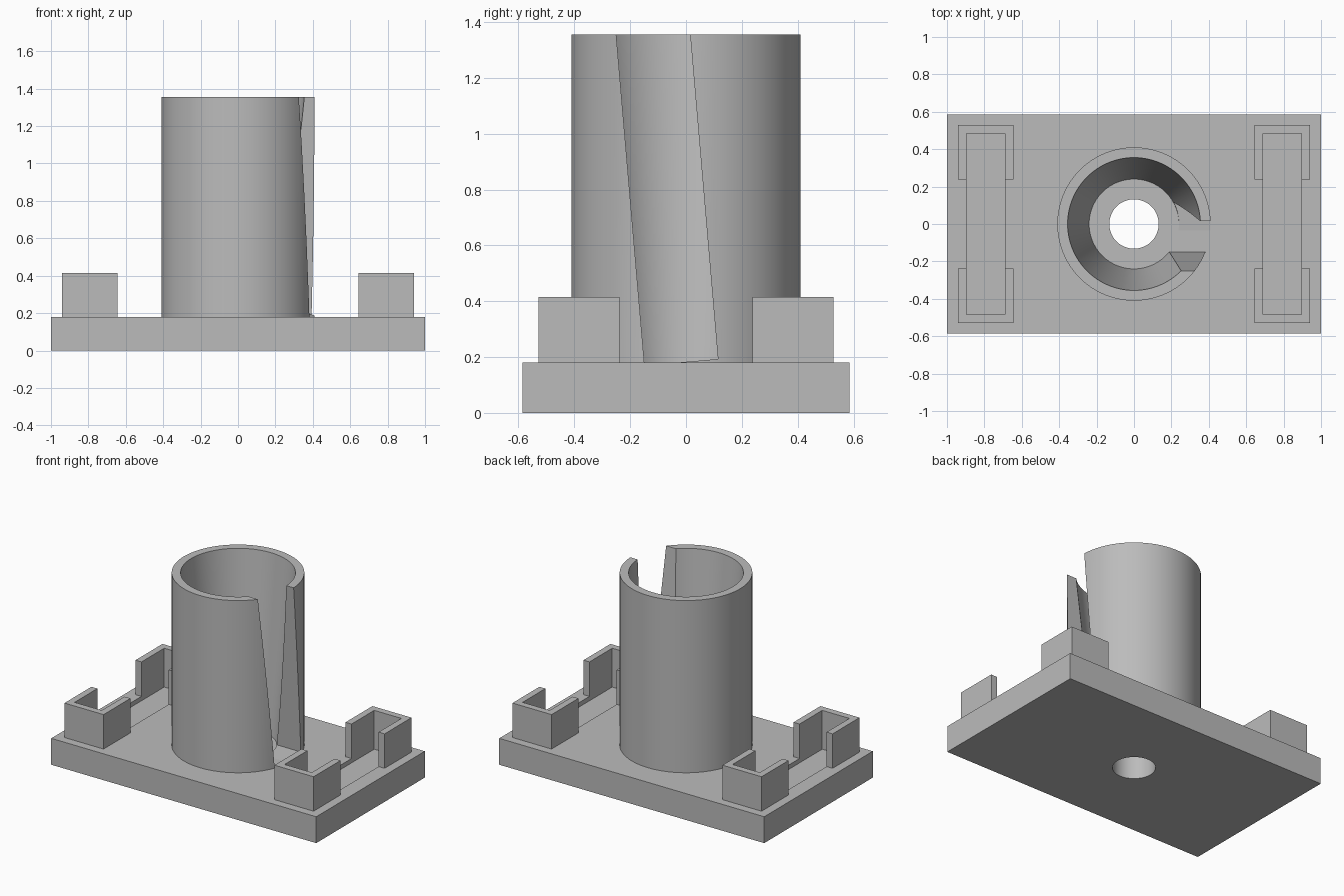
import bpy, bmesh, math

cube = bpy.data.objects.get("Cube")
if cube:
    bpy.data.objects.remove(cube, do_unlink=True)

grey = bpy.data.materials.new("plain_grey")
grey.use_nodes = True
colour = (0.5, 0.5, 0.5, 1)
grey.diffuse_color = colour
grey.node_tree.nodes["Principled BSDF"].inputs["Base Color"].default_value = colour

BASE_TOP, TUBE_TOP, CLIP_TOP = 0.18, 1.355, 0.415
WALL = 0.045


def finish(name, bm):
    bmesh.ops.recalc_face_normals(bm, faces=bm.faces)
    mesh = bpy.data.meshes.new(name)
    bm.to_mesh(mesh)
    bm.free()
    mesh.materials.append(grey)
    obj = bpy.data.objects.new(name, mesh)
    bpy.context.collection.objects.link(obj)
    return obj


def box(name, x, y, z):
    bm = bmesh.new()
    bmesh.ops.create_cube(bm, size=1)
    for v in bm.verts:
        v.co = [lo + (c + 0.5) * (hi - lo) for c, (lo, hi) in zip(v.co, (x, y, z))]
    return finish(name, bm)


def lathe(name, profile, steps=96):
    """Spin a closed (radius, height) outline around z."""
    bm = bmesh.new()
    verts = [bm.verts.new((r, 0, z)) for r, z in profile]
    edges = [bm.edges.new((a, b)) for a, b in zip(verts, verts[1:] + verts[:1])]
    bmesh.ops.spin(bm, geom=verts + edges, axis=(0, 0, 1), cent=(0, 0, 0),
                   angle=math.tau, steps=steps)
    bmesh.ops.remove_doubles(bm, verts=bm.verts, dist=1e-4)
    return finish(name, bm)


def select(obj):
    bpy.ops.object.select_all(action='DESELECT')
    obj.select_set(True)
    bpy.context.view_layer.objects.active = obj


def cut(obj, cutter):
    mod = obj.modifiers.new("cut", 'BOOLEAN')
    mod.operation, mod.solver, mod.object = 'DIFFERENCE', 'EXACT', cutter
    select(obj)
    bpy.ops.object.modifier_apply(modifier=mod.name)
    bpy.data.objects.remove(cutter, do_unlink=True)


def smooth(obj):
    select(obj)
    bpy.ops.object.shade_smooth_by_angle(angle=math.radians(30))


# Base plate with a round hole and two shallow pockets
base = box("base_plate", (-1, 1), (-0.585, 0.585), (0, BASE_TOP))
bm = bmesh.new()
bmesh.ops.create_cone(bm, cap_ends=True, segments=64, radius1=0.132,
                      radius2=0.132, depth=1)
cut(base, finish("hole_cutter", bm))
for side in (-1, 1):
    xs = sorted((side * 0.69, side * 0.895))
    cut(base, box("pocket_cutter", xs, (-0.483, 0.483), (BASE_TOP - 0.03, 1)))
smooth(base)

# Tube with a tapered bore
tube = lathe("tapered_tube", [(0.41, BASE_TOP), (0.41, TUBE_TOP),
                              (0.355, TUBE_TOP), (0.24, BASE_TOP)])

# Leaning slot through the left wall of the tube
slot = box("slot_cutter", (0, 1), (-0.132, 0.132), (0, 1.6))
slot.location = (0, -0.017, 0.1815)
slot.rotation_euler.x = math.radians(4.9)
bpy.context.view_layer.update()
cut(tube, slot)
smooth(tube)

# U-shaped corner clips, one per corner, opening toward the middle
X0, X1, Y0, Y1 = 0.645, 0.94, 0.238, 0.528
outline = [(X0, Y0), (X0, Y1), (X1, Y1), (X1, Y0), (X1 - WALL, Y0),
           (X1 - WALL, Y1 - WALL), (X0 + WALL, Y1 - WALL), (X0 + WALL, Y0)]
for sx, x_name in ((-1, "right"), (1, "left")):
    for sy, y_name in ((-1, "front"), (1, "back")):
        bm = bmesh.new()
        face = bm.faces.new([bm.verts.new((sx * x, sy * y, BASE_TOP))
                             for x, y in outline])
        top = bmesh.ops.extrude_face_region(bm, geom=[face])["geom"]
        bmesh.ops.translate(bm, vec=(0, 0, CLIP_TOP - BASE_TOP),
                            verts=[g for g in top if isinstance(g, bmesh.types.BMVert)])
        finish(f"{y_name}_{x_name}_clip", bm)
